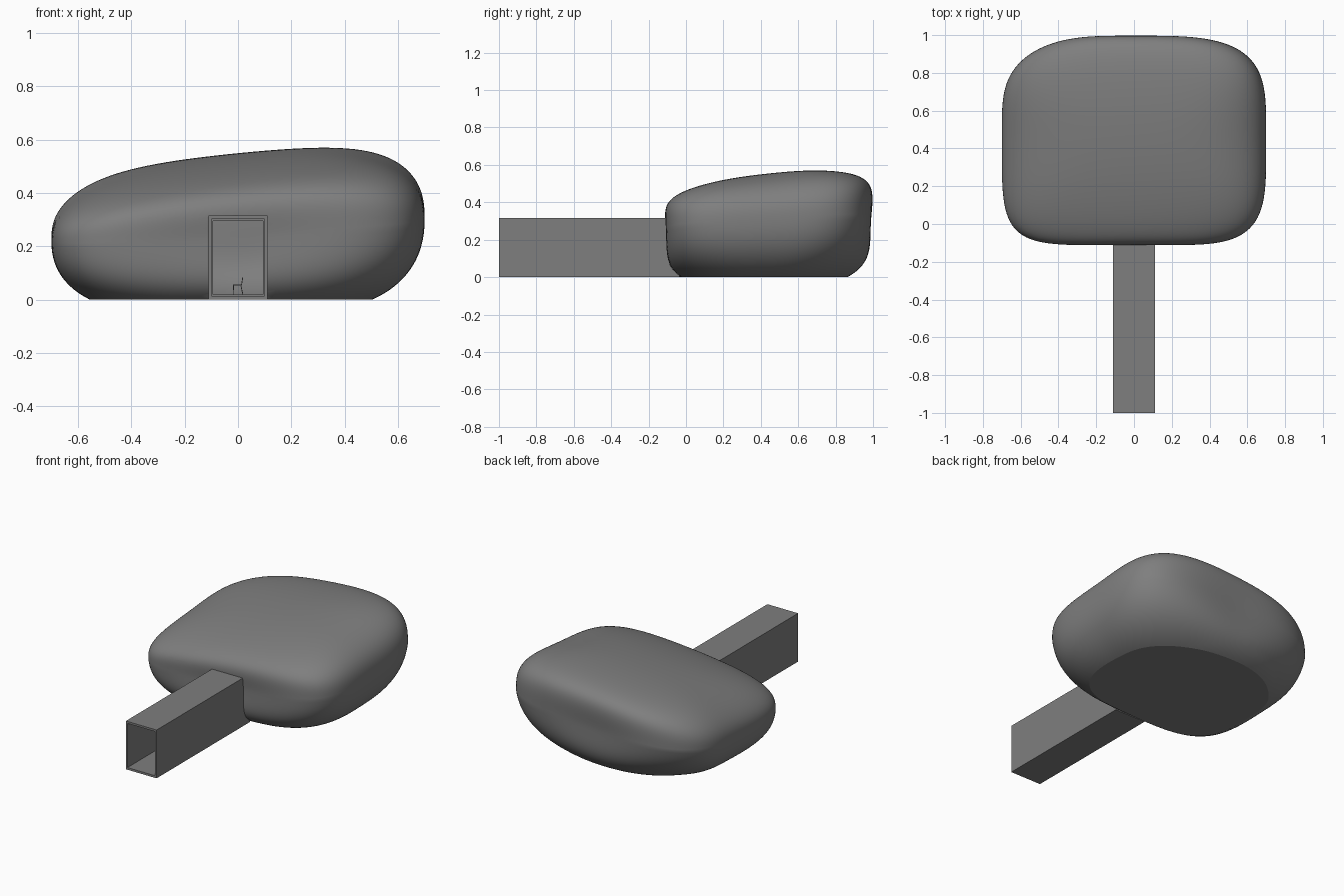
import bpy, bmesh, math
from mathutils import Vector, Matrix

if "Cube" in bpy.data.objects:
    bpy.data.objects.remove(bpy.data.objects["Cube"])

grey = bpy.data.materials.new("dark_grey")
grey.diffuse_color = (0.21, 0.21, 0.21, 1)
grey.use_nodes = True
grey.node_tree.nodes["Principled BSDF"].inputs["Base Color"].default_value = grey.diffuse_color


def make_object(name, bm):
    bmesh.ops.recalc_face_normals(bm, faces=bm.faces)
    mesh = bpy.data.meshes.new(name)
    bm.to_mesh(mesh)
    bm.free()
    mesh.materials.append(grey)
    ob = bpy.data.objects.new(name, mesh)
    bpy.context.collection.objects.link(ob)
    return ob


def box(name, x0, x1, y0, y1, z0, z1):
    bm = bmesh.new()
    bmesh.ops.create_cube(bm, size=1)
    for v in bm.verts:
        v.co = ((x0 + x1) / 2 + v.co.x * (x1 - x0),
                (y0 + y1) / 2 + v.co.y * (y1 - y0),
                (z0 + z1) / 2 + v.co.z * (z1 - z0))
    return make_object(name, bm)


def tube(name, y0, y1, outer, inner):
    """Open rectangular tube along y; outer/inner = (half width, z low, z high)."""
    bm = bmesh.new()
    rings = []
    for y in (y0, y1):
        for w, a, b in (outer, inner):
            rings.append([bm.verts.new(c) for c in
                          ((-w, y, a), (w, y, a), (w, y, b), (-w, y, b))])
    fo, fi, bo, bi = rings
    for p, q in ((fo, fi), (fo, bo), (fi, bi), (bo, bi)):
        for i in range(4):
            j = (i + 1) % 4
            bm.faces.new((p[i], p[j], q[j], q[i]))
    return make_object(name, bm)


def rod(name, a, b, r):
    a, b = Vector(a), Vector(b)
    d = b - a
    bm = bmesh.new()
    m = Matrix.Translation((a + b) / 2) @ d.to_track_quat('Z', 'Y').to_matrix().to_4x4()
    bmesh.ops.create_cone(bm, cap_ends=True, segments=8, radius1=r, radius2=r,
                          depth=d.length, matrix=m)
    return make_object(name, bm)


# Pebble body: a soft rounded block, squarer at the upper front and back
def level(p):
    u, v, w = p
    n = 4.05 + max(-1.2, min(1.2, -0.8 * v + 0.4 * u * v))
    n = max(2.2, n - 1.7 * min(1, max(0, -w)))
    s = (abs(u) ** n + abs(v) ** n) ** (1 / n)
    k = min(1, v * v) * (1 - 0.7 * min(1, u * u))
    if w > 0:
        return s ** (3.8 + 4 * k) + w ** (2.5 + 2.5 * k)
    return s ** 3.4 + (-w) ** (2.2 + (1.3 if v < 0 else 0.8) * k)


def pebble_point(d):
    lo, hi = 0.0, 2.0
    for _ in range(30):
        mid = (lo + hi) / 2
        if level(d * mid) < 1:
            lo = mid
        else:
            hi = mid
    u, v, w = d * lo
    zc = 0.265 + 0.04 * u + 0.03 * v
    if w > 0:
        h = 0.27 + 0.03 * u + 0.03 * v - 0.035 * u * u - 0.05 * v * v
    else:
        h = 0.328 + 0.03 * u + 0.02 * v
    # shallow dents in the front and back faces
    dent = 0.03 * v ** 3 * math.exp(-(u / 0.5) ** 2) * math.exp(-((w + 0.1) / 0.5) ** 2)
    return Vector((0.7 * u, 0.443 + 0.56 * (v - dent), zc + h * w))


def slice_mesh(bm, co, no, clear=False, front_only=True):
    faces = [f for f in bm.faces if not front_only or f.calc_center_median().y < 0.15]
    edges = list({e for f in faces for e in f.edges})
    verts = list({v for f in faces for v in f.verts})
    bmesh.ops.bisect_plane(bm, geom=verts + edges + faces, plane_co=co,
                           plane_no=no, clear_inner=clear)


bm = bmesh.new()
bmesh.ops.create_cube(bm, size=2)
bmesh.ops.subdivide_edges(bm, edges=bm.edges[:], cuts=35, use_grid_fill=True)
for v in bm.verts:
    v.co = pebble_point(v.co.normalized())
slice_mesh(bm, (0, 0, 0), (0, 0, 1), clear=True, front_only=False)

# Flat base: fan from the middle of the cut rim
rim = [e for e in bm.edges if e.is_boundary]
hub = bm.verts.new((0, 0.42, 0))
for e in rim:
    bm.faces.new((e.verts[0], e.verts[1], hub))

# Doorway opening into the hollow room
DW, D0, D1 = 0.105, 0.008, 0.308
for co, no in (((DW, 0, 0), (1, 0, 0)), ((-DW, 0, 0), (1, 0, 0)),
               ((0, 0, D0), (0, 0, 1)), ((0, 0, D1), (0, 0, 1))):
    slice_mesh(bm, co, no)
hole = []
for f in bm.faces:
    c = f.calc_center_median()
    if abs(c.x) < DW and D0 < c.z < D1 and c.y < 0.1:
        hole.append(f)
bmesh.ops.delete(bm, geom=hole, context='FACES')
pebble = make_object("pebble_shell", bm)
bpy.context.view_layer.objects.active = pebble
pebble.select_set(True)
bpy.ops.object.shade_smooth_by_angle(angle=math.radians(35))
for f in pebble.data.polygons:
    if f.center.z < 1e-4:
        f.use_smooth = False
sol = pebble.modifiers.new("wall", 'SOLIDIFY')
sol.thickness = 0.015
sol.offset = -1 if pebble.data.polygons[0].normal.dot(
    pebble.data.polygons[0].center - Vector((0, 0.44, 0.28))) > 0 else 1

# Entrance tunnel and inner door frame
tube("entrance_tunnel", -1.0, -0.035, (0.111, 0.0, 0.316), (0.1, 0.014, 0.303))
tube("door_frame", -0.065, -0.035, (0.1, 0.014, 0.303), (0.094, 0.02, 0.296))

# Small chair in the room, facing -x
cy, fl = 0.445, 0.015
box("chair_seat", -0.019, 0.015, cy - 0.017, cy + 0.017, 0.053, 0.057)
for side, s in (("near", -1), ("far", 1)):
    y = cy + s * 0.015
    rod("front_leg_" + side, (-0.017, y, 0.054), (-0.018, y, fl), 0.0015)
    rod("back_leg_" + side, (0.011, y, 0.054), (0.019, y, fl), 0.0015)
    rod("back_post_" + side, (0.013, y, 0.055), (0.018, y, 0.084), 0.0015)
back = box("chair_back", -0.0015, 0.0015, -0.017, 0.017, -0.01, 0.01)
back.location = (0.0165, cy, 0.075)
back.rotation_euler = (0, math.radians(10), 0)
